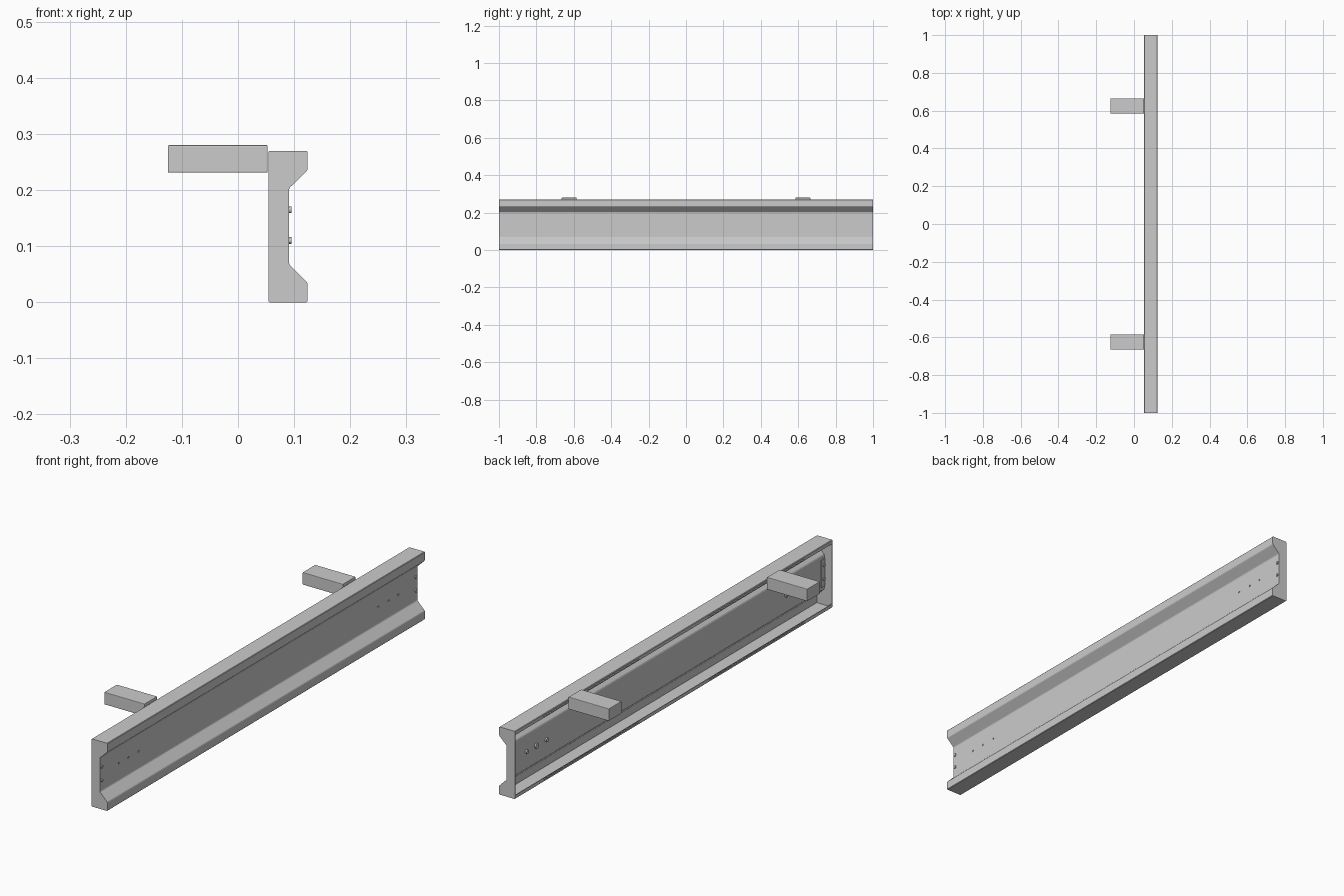
import bpy, bmesh
from math import pi
from mathutils import Vector

if "Cube" in bpy.data.objects:
    bpy.data.objects.remove(bpy.data.objects["Cube"])

T = 0.003        # sheet thickness
HALF = 1.0       # half length of the rail


def finish(bm, name):
    bmesh.ops.recalc_face_normals(bm, faces=bm.faces)
    mesh = bpy.data.meshes.new(name)
    bm.to_mesh(mesh)
    bm.free()
    ob = bpy.data.objects.new(name, mesh)
    bpy.context.collection.objects.link(ob)
    return ob


def extrude_profile(name, pts, y0, y1):
    bm = bmesh.new()
    a = [bm.verts.new((p.x, y0, p.y)) for p in pts]
    b = [bm.verts.new((p.x, y1, p.y)) for p in pts]
    n = len(pts)
    for i in range(n):
        j = (i + 1) % n
        bm.faces.new((a[i], a[j], b[j], b[i]))
    bm.faces.new(a)
    bm.faces.new(b[::-1])
    return finish(bm, name)


def box(name, lo, hi, bevel=0):
    bm = bmesh.new()
    bmesh.ops.create_cube(bm, size=1)
    lo, hi = Vector(lo), Vector(hi)
    for v in bm.verts:
        v.co = (lo + hi) / 2 + v.co * (hi - lo)
    if bevel:
        bmesh.ops.bevel(bm, geom=bm.edges[:], offset=bevel, segments=2,
                        profile=0.5, affect='EDGES')
    return finish(bm, name)


def rod(name, x0, x1, y, z, r, sides=12):
    bpy.ops.mesh.primitive_cylinder_add(vertices=sides, radius=r, depth=x1 - x0,
                                        location=((x0 + x1) / 2, y, z),
                                        rotation=(0, pi / 2, 0))
    ob = bpy.context.object
    ob.name = name
    return ob


def chamfer(pts, c):
    """Cut the inner corners of an open path."""
    out = [pts[0]]
    for p, q, r in zip(pts, pts[1:], pts[2:]):
        out += [q + (p - q).normalized() * c, q + (r - q).normalized() * c]
    return out + [pts[-1]]


def offset(pts, d):
    """Mitred offset of an open path towards its right side."""
    dirs = [(b - a).normalized() for a, b in zip(pts, pts[1:])]
    nrm = [Vector((v.y, -v.x)) for v in dirs]
    nrm = [nrm[0]] + nrm + [nrm[-1]]
    return [p + (a + b) * d / (1 + a.dot(b))
            for p, a, b in zip(pts, nrm, nrm[1:])]


# folded sheet rail, open at the back with two small lips
path = [Vector(p) for p in (
    (0.054, 0.255), (0.054, 0.27), (0.124, 0.27), (0.124, 0.235),
    (0.091, 0.203), (0.091, 0.068), (0.124, 0.035), (0.124, 0.0),
    (0.054, 0.0), (0.054, 0.015))]
outer = chamfer(path, 0.002)
rail = extrude_profile("rail", outer + offset(outer, T)[::-1],
                       -HALF + T, HALF - T)

# slots in the lips and screw holes in the web
cutters = []
for s in (-1, 1):
    for z in (0.010, 0.260):
        y = sorted((s * 0.22, s * 0.82))
        cutters.append(box("slot_cutter", (0.05, y[0], z - 0.002),
                           (0.0585, y[1], z + 0.002)))
    for y in (0.755, 0.82, 0.88):
        cutters.append(rod("hole_cutter", 0.08, 0.1, s * y, 0.135, 0.004))
bpy.ops.object.select_all(action='DESELECT')
for c in cutters:
    c.select_set(True)
bpy.context.view_layer.objects.active = cutters[0]
bpy.ops.object.join()
cutter = bpy.context.object
cutter.name = "rail_cutter"
cutter.hide_render = True
cutter.hide_set(True)
mod = rail.modifiers.new("cuts", 'BOOLEAN')
mod.object = cutter
mod.operation = 'DIFFERENCE'
mod.solver = 'EXACT'

for s, side in ((-1, "front"), (1, "back")):
    # end plate closing the section
    y = sorted((s * (HALF - T), s * HALF))
    extrude_profile(side + "_end_plate", outer[1:-1], *y)
    # bolts joining the end plate tab to the web
    box(side + "_end_tab", (0.085, min(s * 0.975, s * 0.997), 0.08),
        (0.088, max(s * 0.975, s * 0.997), 0.19))
    for z in (0.11, 0.165):
        rod(side + "_end_bolt", 0.082, 0.095, s * 0.99, z, 0.006)
    # nuts behind the three web holes
    for y in (0.755, 0.82, 0.88):
        rod(side + "_nut", 0.082, 0.088, s * y, 0.135,
            0.010 if y == 0.82 else 0.008)
    # support arm reaching out behind the rail
    box(side + "_arm", (-0.125, s * 0.625 - 0.04, 0.231),
        (0.053, s * 0.625 + 0.04, 0.28), bevel=0.002)
